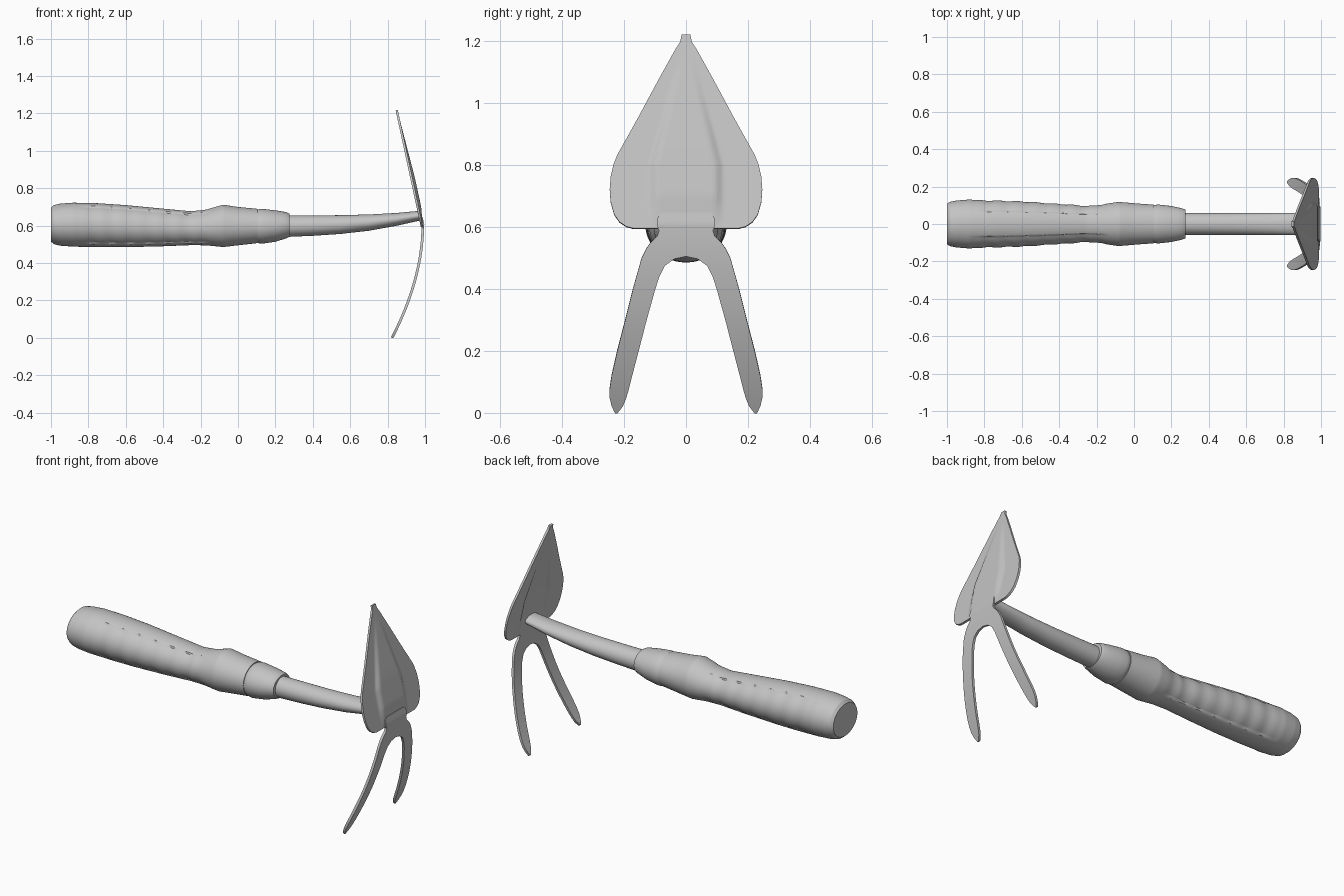
import bpy, bmesh, math
from math import sin, cos, pi

cube = bpy.data.objects.get("Cube")
if cube:
    bpy.data.objects.remove(cube, do_unlink=True)

grey = bpy.data.materials.new("plain grey")
grey.use_nodes = True
COLOUR = (0.55, 0.55, 0.55, 1)
grey.diffuse_color = COLOUR
grey.node_tree.nodes["Principled BSDF"].inputs["Base Color"].default_value = COLOUR


def add_object(name, bm):
    bmesh.ops.recalc_face_normals(bm, faces=bm.faces)
    mesh = bpy.data.meshes.new(name)
    bm.to_mesh(mesh)
    bm.free()
    mesh.materials.append(grey)
    obj = bpy.data.objects.new(name, mesh)
    bpy.context.collection.objects.link(obj)
    return obj


def finish(obj, angle=35):
    """Apply the modifiers and smooth all but the sharp edges."""
    bpy.ops.object.select_all(action='DESELECT')
    obj.select_set(True)
    bpy.context.view_layer.objects.active = obj
    bpy.ops.object.convert(target='MESH')
    bpy.ops.object.shade_smooth_by_angle(angle=math.radians(angle))


def subdivide_rows(rows, steps):
    out = []
    for a, b in zip(rows, rows[1:]):
        out += [[p + (q - p) * i / steps for p, q in zip(a, b)] for i in range(steps)]
    return out + [list(rows[-1])]


def loft(name, rows, steps, sides, inset=lambda x, a: 0):
    """Elliptical rings along x from rows of (x, top, bottom, half width)."""
    bm = bmesh.new()
    rings = []
    for x, top, bottom, width in subdivide_rows(rows, steps):
        ring = []
        for k in range(sides):
            a = 2 * pi * k / sides
            d = inset(x, a)
            y = (width - d) * cos(a)
            z = (top + bottom) / 2 + ((top - bottom) / 2 - d) * sin(a)
            ring.append(bm.verts.new((x, y, z)))
        rings.append(ring)
    for r, s in zip(rings, rings[1:]):
        for k in range(sides):
            n = (k + 1) % sides
            bm.faces.new((r[k], r[n], s[n], s[k]))
    bm.faces.new(rings[0])
    bm.faces.new(rings[-1])
    return add_object(name, bm)


def mirrored_plate(name, rows, steps, columns, depth, thickness):
    """Curved sheet from rows of (z, inner y, outer y), mirrored across y."""
    bm = bmesh.new()
    for side in (-1, 1):
        grid = []
        for z, inner, outer in subdivide_rows(rows, steps):
            ys = [inner + (outer - inner) * i / columns for i in range(columns + 1)]
            grid.append([bm.verts.new((depth(y, z), side * y, z)) for y in ys])
        for r, s in zip(grid, grid[1:]):
            for i in range(columns):
                quad = (r[i], r[i + 1], s[i + 1], s[i])
                bm.faces.new(quad if side > 0 else quad[::-1])
    bmesh.ops.remove_doubles(bm, verts=bm.verts, dist=0.0005)
    obj = add_object(name, bm)
    solid = obj.modifiers.new("thickness", 'SOLIDIFY')
    solid.thickness = thickness
    solid.offset = 0
    finish(obj)


# Handle grip with raised top and bottom pads and shallow finger bands
def grip_inset(x, a):
    if abs(cos(a)) < 0.55 or not -0.88 < x < -0.13:
        return 0
    fade = min(1, (x + 0.88) / 0.08, (-0.13 - x) / 0.08)
    return fade * (0.005 + 0.002 * sin(2 * pi * x / 0.1))


handle = loft("handle", [
    (-1.0, .695, .515, .108), (-.985, .71, .502, .118), (-.95, .718, .493, .125),
    (-.88, .723, .488, .131), (-.75, .72, .485, .13), (-.6, .71, .485, .125),
    (-.4, .691, .49, .112), (-.25, .677, .496, .101), (-.17, .686, .495, .106),
    (-.08, .712, .486, .118), (0, .70, .495, .111), (.105, .69, .507, .103)],
    8, 96, grip_inset)

# Hanging hole through the butt
bm = bmesh.new()
bmesh.ops.create_cone(bm, cap_ends=True, segments=32, radius1=1, radius2=1, depth=1)
for v in bm.verts:
    x, y, z = v.co
    v.co = (-0.935 + 0.036 * x, z * 0.6, 0.61 + 0.03 * y)
cutter = add_object("hole_cutter", bm)
cutter.hide_render = True
cut = handle.modifiers.new("hole", 'BOOLEAN')
cut.object = cutter
cut.solver = 'EXACT'
finish(handle)
bpy.data.objects.remove(cutter, do_unlink=True)

# Collar at the front of the handle
finish(loft("collar", [
    (.10, .683, .512, .097), (.112, .688, .506, .102), (.13, .69, .504, .104),
    (.2, .682, .514, .096), (.26, .672, .533, .083), (.275, .664, .54, .076),
    (.275, .65, .55, .062)], 2, 64))

# Tapered shaft flattening toward the head
finish(loft("shaft", [
    (.26, .655, .54, .059), (.4, .655, .546, .059), (.55, .656, .556, .059),
    (.7, .66, .573, .059), (.85, .668, .6, .059), (.975, .68, .628, .054)], 4, 48))


# Leaf-shaped hoe blade with a raised middle
def blade_plane(z):
    return 0.982 - 0.216 * (z - 0.6)


def blade_depth(y, z):
    edge = 0.12 if z < 0.8 else max(0.01, 0.12 - 0.26 * (z - 0.8))
    t = min(1, max(0, (edge - y) / 0.03))
    rise = min(1, max(0, (z - 0.6) / 0.1), max(0, (1.15 - z) / 0.3))
    return blade_plane(z) + 0.013 * rise * t * t * (3 - 2 * t)


mirrored_plate("hoe_blade", [
    (.594, 0, .17), (.6, 0, .192), (.615, 0, .215), (.64, 0, .232), (.68, 0, .243),
    (.72, 0, .246), (.76, 0, .243), (.8, 0, .234), (.83, 0, .222), (.95, 0, .155),
    (1.08, 0, .085), (1.17, 0, .035), (1.195, 0, .019), (1.218, 0, .014)],
    3, 24, blade_depth, 0.012)


# Two-pronged fork curving back below the blade
def fork_depth(y, z):
    if z > 0.6:
        return blade_plane(z) + 0.008
    return 0.988 - 0.165 * ((0.6 - z) / 0.6) ** 1.9


mirrored_plate("fork", [
    (.645, 0, .08), (.635, 0, .09), (.605, 0, .094), (.587, 0, .087), (.57, 0, .093),
    (.55, 0, .114), (.53, 0, .128), (.505, 0, .14), (.497, .038, .144),
    (.475, .068, .15), (.44, .086, .16), (.4, .099, .171), (.3, .127, .196),
    (.2, .153, .222), (.12, .174, .24), (.08, .184, .246), (.05, .193, .246),
    (.025, .203, .24), (.008, .216, .232), (.001, .222, .228)],
    3, 4, fork_depth, 0.014)
